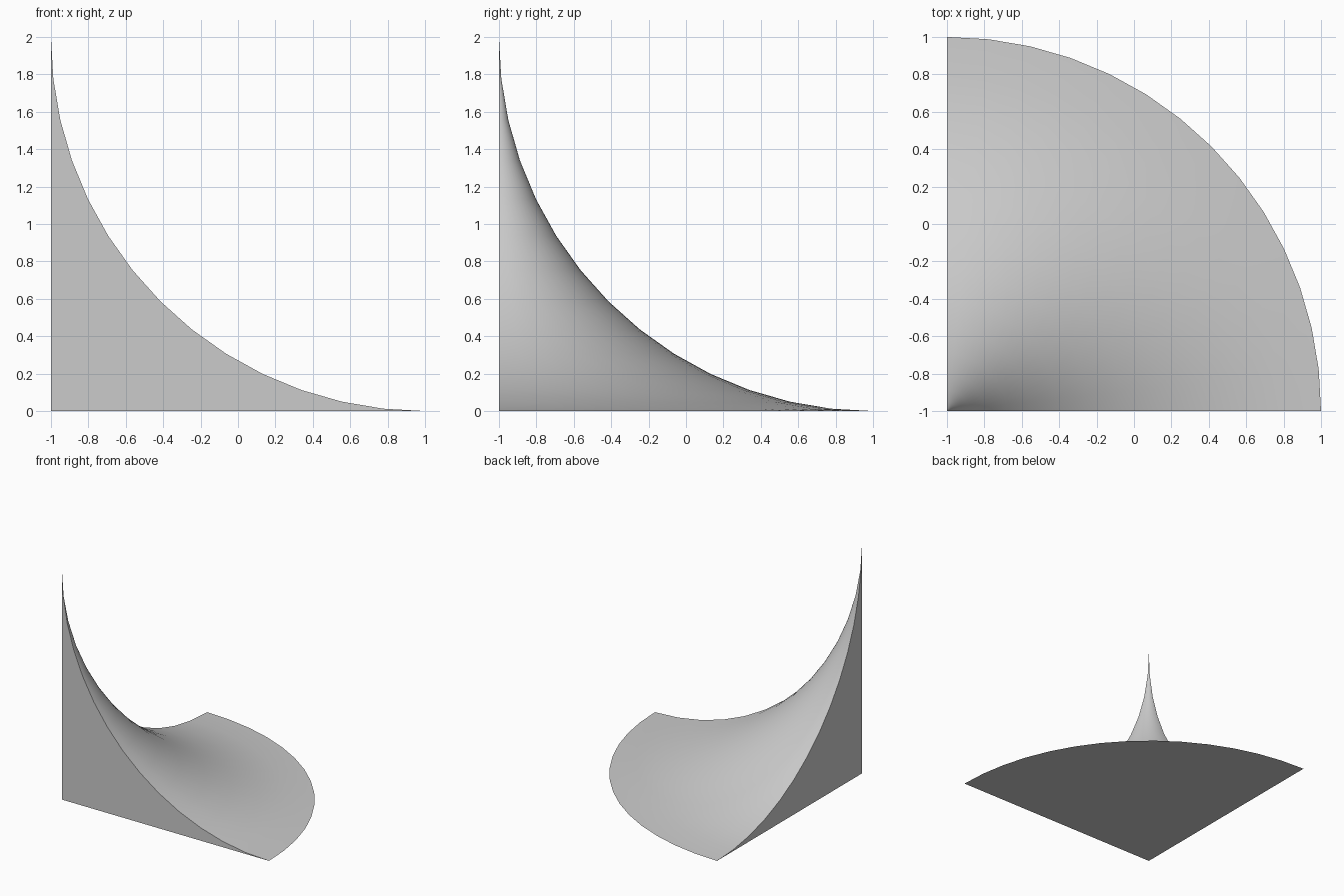
import bpy, bmesh
from math import sin, cos, pi, radians

if "Cube" in bpy.data.objects:
    bpy.data.objects.remove(bpy.data.objects["Cube"])

N = 14      # segments along the profile and around the quarter turn
R = 2.0     # profile radius, base radius and height

bm = bmesh.new()

# Concave quarter-arc profile, swept a quarter turn about the corner (-1, -1)
apex = bm.verts.new((-1, -1, R))
rings = []
for i in range(1, N + 1):
    t = i / N * pi / 2
    r, z = R - R * cos(t), R - R * sin(t)
    rings.append([bm.verts.new((-1 + r * cos(a), -1 + r * sin(a), z))
                  for a in (j / N * pi / 2 for j in range(N + 1))])
corner = bm.verts.new((-1, -1, 0))

# Curved skin
for j in range(N):
    bm.faces.new((apex, rings[0][j], rings[0][j + 1]))
    for upper, lower in zip(rings, rings[1:]):
        bm.faces.new((upper[j], lower[j], lower[j + 1], upper[j + 1]))

# Two upright flat sides and the flat base
bm.faces.new([apex, corner] + [ring[0] for ring in reversed(rings)])
bm.faces.new([corner, apex] + [ring[-1] for ring in rings])
bm.faces.new([corner] + rings[-1][::-1])
bmesh.ops.recalc_face_normals(bm, faces=bm.faces[:])

mesh = bpy.data.meshes.new("concave_corner_fillet")
bm.to_mesh(mesh)
bm.free()
fillet = bpy.data.objects.new("concave_corner_fillet", mesh)
bpy.context.collection.objects.link(fillet)

# Smooth skin with crisp borders
bpy.context.view_layer.objects.active = fillet
fillet.select_set(True)
bpy.ops.object.shade_smooth_by_angle(angle=radians(30))
